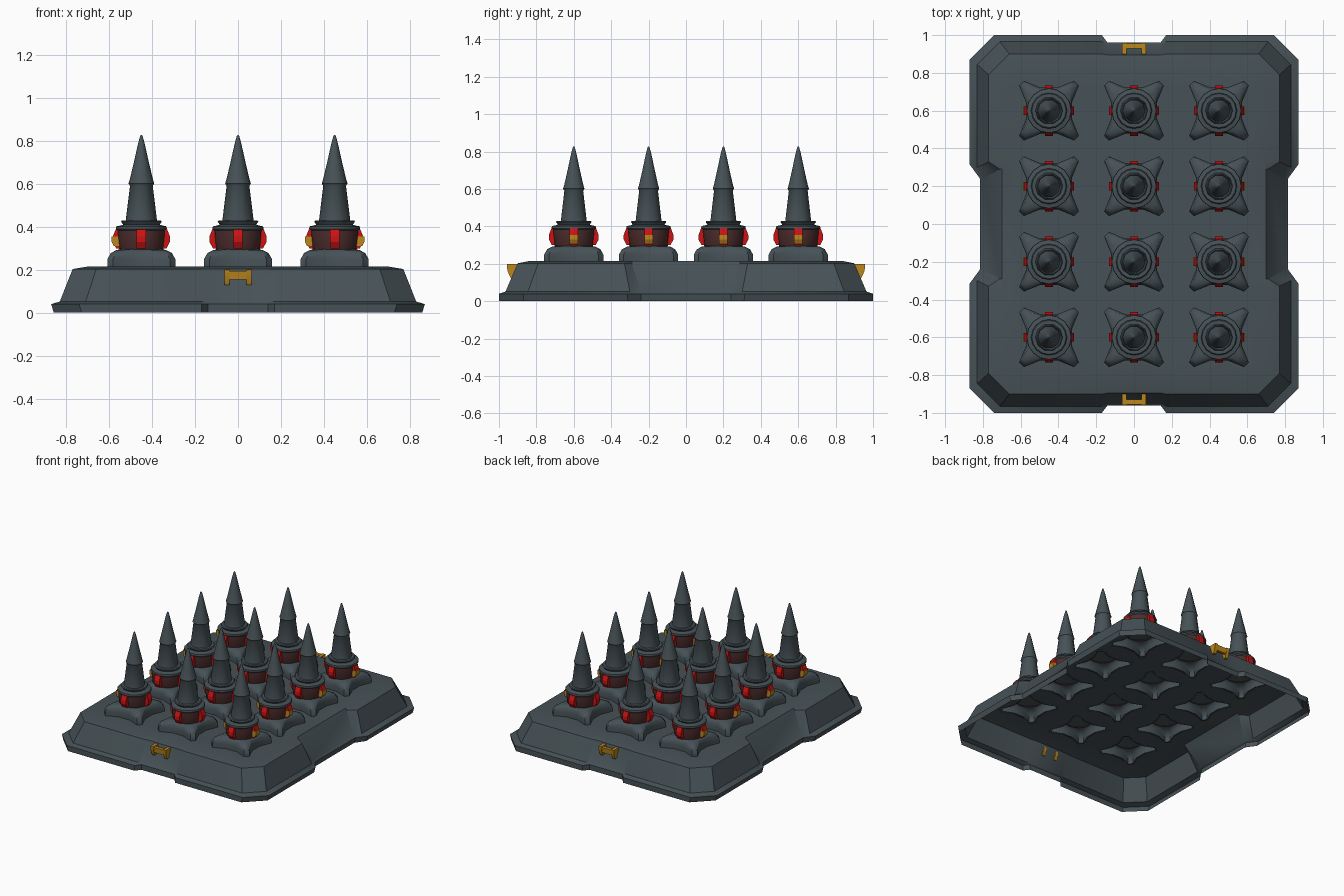
import bpy, bmesh, math
from mathutils import Matrix

if "Cube" in bpy.data.objects:
    bpy.data.objects.remove(bpy.data.objects["Cube"])


def mat(name, col):
    m = bpy.data.materials.new(name)
    m.diffuse_color = (*col, 1)
    m.use_nodes = True
    m.node_tree.nodes["Principled BSDF"].inputs["Base Color"].default_value = m.diffuse_color
    return m


GREY = mat("slate grey", (0.062, 0.083, 0.093))
RED = mat("red", (0.60, 0.006, 0.006))
GOLD = mat("gold", (0.50, 0.24, 0.012))
BAND = mat("dark maroon", (0.075, 0.026, 0.026))


def finish(bm, name, material, angle=35):
    me = bpy.data.meshes.new(name)
    bmesh.ops.recalc_face_normals(bm, faces=bm.faces[:])
    bm.to_mesh(me)
    bm.free()
    me.materials.append(material)
    for p in me.polygons:
        p.use_smooth = True
    me.set_sharp_from_angle(angle=math.radians(angle))
    return me


def place(name, me, loc=(0, 0, 0), turn=0):
    ob = bpy.data.objects.new(name, me)
    ob.location = loc
    ob.rotation_euler.z = turn
    bpy.context.collection.objects.link(ob)
    return ob


def loft(bm, rings, cap=False):
    loops = [[bm.verts.new(p) for p in r] for r in rings]
    for a, b in zip(loops, loops[1:]):
        n = len(a)
        for i in range(n):
            j = (i + 1) % n
            bm.faces.new((a[i], a[j], b[j], b[i]))
    if cap:
        bm.faces.new(loops[-1])
    return loops


def four_way(quadrant, z):
    # mirror a quarter outline into a full closed loop
    q, r = quadrant, quadrant[::-1]
    full = q + [(-x, y) for x, y in r] + [(-x, -y) for x, y in q] + [(x, -y) for x, y in r]
    return [(x, y, z) for x, y in full]


def lathe(profile, n):
    bm = bmesh.new()
    loft(bm, [[(r * math.cos(2 * math.pi * i / n), r * math.sin(2 * math.pi * i / n), z)
               for i in range(n)] for r, z in profile], cap=True)
    return bm


def prism(bm, section, x0, x1, turn=0):
    # section in (y, z), extruded along x, turned about z
    a, b = ([bm.verts.new((x, y, z)) for y, z in section] for x in (x0, x1))
    n = len(a)
    bm.faces.new(a)
    bm.faces.new(b[::-1])
    for i in range(n):
        j = (i + 1) % n
        bm.faces.new((a[i], b[i], b[j], a[j]))
    bmesh.ops.rotate(bm, verts=a + b, matrix=Matrix.Rotation(turn, 3, 'Z'))


def foot_outline(s, corner, mid, z, cx=0, cy=0):
    # square with blunt flared corners and hollowed sides
    q = [(mid * s, 0.045 * s), (corner * s, (corner - 0.025) * s),
         ((corner - 0.025) * s, corner * s), (0.045 * s, mid * s)]
    return [(x + cx, y + cy, z) for x, y, z in four_way(q, z)]


SPOTS = [(x, y) for x in (-0.45, 0, 0.45) for y in (-0.6, -0.2, 0.2, 0.6)]

# base: hollow open-bottomed tray with notched sides and holes under the spikes
# z, outer x, notch x, outer y, notch y, chamfer, side notch start and end
LAYERS = [(0, 0.858, 0.808, 1.0, 0.96, 0.13, 0.24, 0.31),
          (0.04, 0.87, 0.815, 1.0, 0.96, 0.13, 0.24, 0.315),
          (0.052, 0.83, 0.80, 0.965, 0.95, 0.12, 0.24, 0.30),
          (0.203, 0.77, 0.71, 0.90, 0.895, 0.11, 0.29, 0.33),
          (0.215, 0.70, 0.70, 0.84, 0.84, 0.10, 0.29, 0.33)]
bm = bmesh.new()
rings = [four_way([(xn, a), (xo, b), (xo, yo - c), (xo - c, yo), (0.17, yo), (0.14, yn)], z)
         for z, xo, xn, yo, yn, c, a, b in LAYERS]
top = loft(bm, rings)[-1]
edges = [bm.edges.get((top[i], top[(i + 1) % len(top)])) for i in range(len(top))]
for cx, cy in SPOTS:
    v = [bm.verts.new(p) for p in foot_outline(0.93, 0.155, 0.12, 0.215, cx, cy)]
    edges += [bm.edges.new((v[i], v[(i + 1) % len(v)])) for i in range(len(v))]
bmesh.ops.triangle_fill(bm, edges=edges, use_beauty=True, normal=(0, 0, 1))
place("base_tray", finish(bm, "base_tray", GREY))

# spike foot: hollow flared square
bm = bmesh.new()
loft(bm, [foot_outline(1, 0.158, 0.122, 0.213), foot_outline(1, 0.158, 0.122, 0.25),
          foot_outline(1, 0.142, 0.117, 0.278), foot_outline(1, 0.115, 0.108, 0.292),
          foot_outline(1, 0.075, 0.09, 0.296)], cap=True)
foot = finish(bm, "spike_foot", GREY, 50)

# coloured band, and the stepped collar above it
band = finish(lathe([(0.098, 0.285), (0.106, 0.305), (0.112, 0.36), (0.113, 0.385)], 16),
              "spike_band", BAND)
collar = finish(lathe([(0.113, 0.383), (0.119, 0.39), (0.117, 0.402), (0.096, 0.406),
                       (0.085, 0.41), (0.095, 0.424), (0.09, 0.43), (0.06, 0.43)], 16),
                "spike_collar", GREY)

# faceted spike with a small ridge
spike = finish(lathe([(0.074, 0.42), (0.053, 0.59), (0.060, 0.602), (0.054, 0.62),
                      (0.035, 0.70), (0.016, 0.785), (0.006, 0.822), (0.002, 0.828)], 10),
               "spike", GREY, 40)

# four red studs around each band
bm = bmesh.new()
for k in range(4):
    prism(bm, [(0.09, 0.30), (0.117, 0.30), (0.133, 0.33), (0.133, 0.355),
               (0.120, 0.388), (0.09, 0.388)], -0.022, 0.022, k * math.pi / 2)
studs = finish(bm, "red_studs", RED, 20)

# gold latch on the outward stud
bm = bmesh.new()
prism(bm, [(0.10, 0.31), (0.128, 0.31), (0.138, 0.33), (0.138, 0.355), (0.10, 0.355)],
      -0.023, 0.023, -math.pi / 2)
latch = finish(bm, "gold_latch", GOLD, 20)

for n, (x, y) in enumerate(SPOTS):
    for me in (foot, band, collar, spike, studs):
        place(f"{me.name}_{n}", me, (x, y, 0))
    if x > 0:
        place(f"latch_{n}", latch, (x, y, 0))
        if y < 0:
            place(f"inner_latch_{n}", latch, (x, y, 0), math.pi)
    elif x < 0:
        place(f"latch_{n}", latch, (x, y, 0), math.pi)

# gold clips at front and back
bm = bmesh.new()
prism(bm, [(-0.955, 0.195), (-0.93, 0.195), (-0.93, 0.155), (-0.95, 0.155)], -0.045, 0.045)
for s in (-1, 1):
    prism(bm, [(-0.958, 0.2), (-0.90, 0.2), (-0.90, 0.155), (-0.915, 0.128),
               (-0.94, 0.128), (-0.955, 0.165)], s * 0.04, s * 0.064)
clip = finish(bm, "clip", GOLD, 25)
place("front_clip", clip)
place("back_clip", clip, turn=math.pi)
